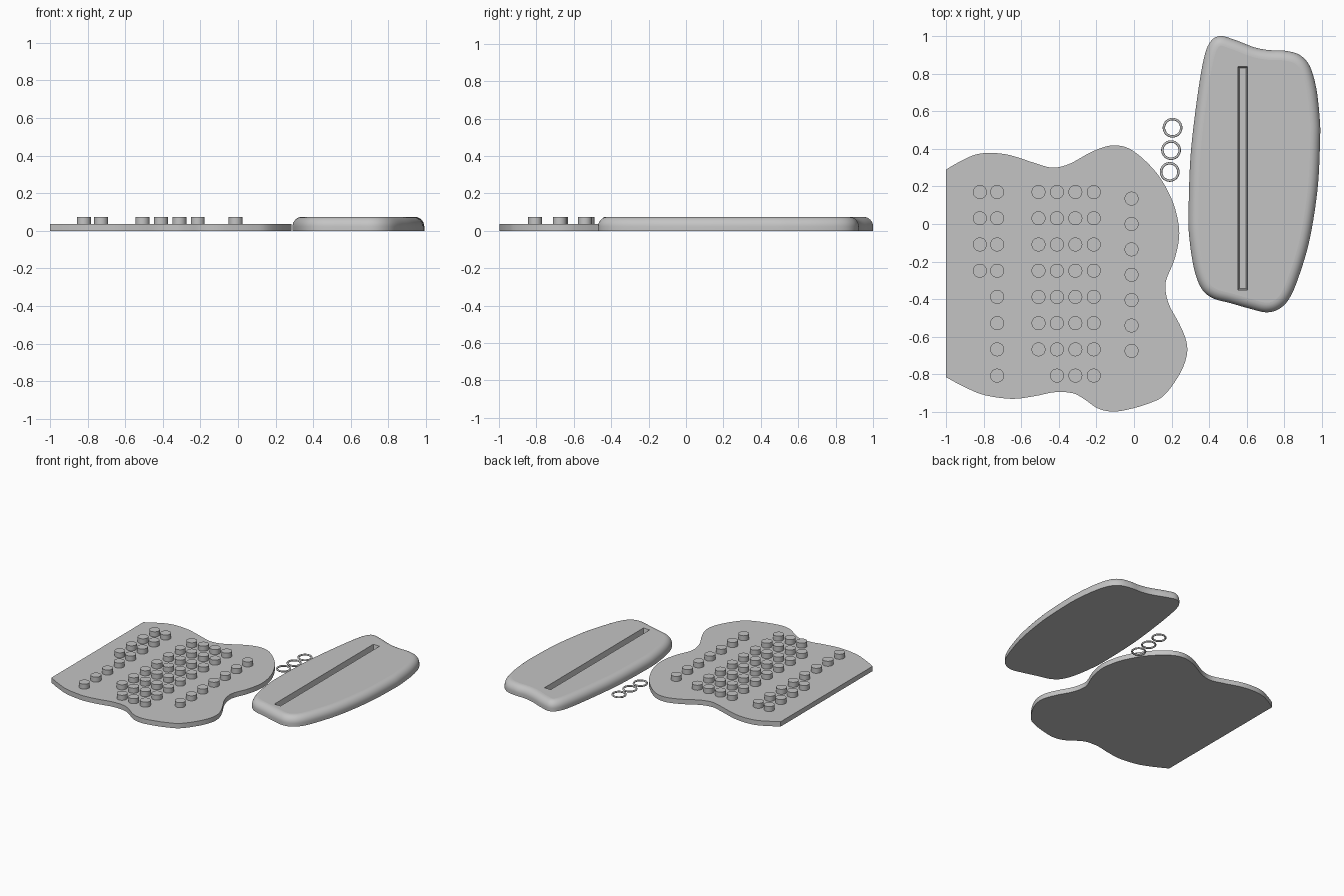
import bpy, bmesh, math
from mathutils import Vector

if "Cube" in bpy.data.objects:
    bpy.data.objects.remove(bpy.data.objects["Cube"])

grey = bpy.data.materials.new("light grey")
grey.diffuse_color = (0.55, 0.55, 0.55, 1)
grey.use_nodes = True
grey.node_tree.nodes["Principled BSDF"].inputs["Base Color"].default_value = grey.diffuse_color


def spline(pts, closed, steps=5):
    """Catmull-Rom samples through 2D points."""
    p = [Vector(q) for q in pts]
    n = len(p)
    get = (lambda i: p[i % n]) if closed else (lambda i: p[min(max(i, 0), n - 1)])
    out = []
    for i in range(n if closed else n - 1):
        a, b, c, d = get(i - 1), get(i), get(i + 1), get(i + 2)
        for k in range(steps):
            t = k / steps
            out.append(0.5 * (2 * b + (c - a) * t + (2 * a - 5 * b + 4 * c - d) * t * t
                              + (3 * b - a - 3 * c + d) * t ** 3))
    if not closed:
        out.append(p[-1])
    return out


def inset(loop, dist):
    """Move a clockwise loop inward along its normals."""
    n = len(loop)
    res = []
    for i in range(n):
        t = (loop[(i + 1) % n] - loop[i - 1]).normalized()
        res.append(loop[i] + Vector((t.y, -t.x)) * dist)
    return res


def loft(name, layers):
    """Skin stacked (loop, z) outlines and cap both ends."""
    bm = bmesh.new()
    rings = [[bm.verts.new((q.x, q.y, z)) for q in loop] for loop, z in layers]
    n = len(rings[0])
    for lo, hi in zip(rings, rings[1:]):
        for i in range(n):
            j = (i + 1) % n
            bm.faces.new((lo[i], lo[j], hi[j], hi[i]))
    bm.faces.new(rings[0])
    bm.faces.new(rings[-1])
    bmesh.ops.recalc_face_normals(bm, faces=bm.faces[:])
    me = bpy.data.meshes.new(name)
    bm.to_mesh(me)
    bm.free()
    ob = bpy.data.objects.new(name, me)
    bpy.context.collection.objects.link(ob)
    me.materials.append(grey)
    return ob


def activate(ob):
    bpy.ops.object.select_all(action='DESELECT')
    ob.select_set(True)
    bpy.context.view_layer.objects.active = ob


def smooth(ob):
    activate(ob)
    bpy.ops.object.shade_smooth_by_angle(angle=math.radians(35))
    for f in ob.data.polygons:
        if abs(f.normal.z) > 0.999:
            f.use_smooth = False


# Wavy plate with one straight edge on the left
plate_pts = [(-1, .29), (-.93, .33), (-.85, .367), (-.77, .378), (-.663, .367), (-.53, .325),
             (-.434, .3), (-.343, .32), (-.237, .378), (-.157, .41), (-.093, .418), (-.024, .4),
             (.056, .34), (.136, .25), (.2, .133), (.232, .027), (.24, -.07), (.216, -.187),
             (.173, -.293), (.168, -.357), (.19, -.437), (.242, -.533), (.278, -.623),
             (.28, -.703), (.242, -.8), (.162, -.91), (.083, -.953), (-.024, -.985),
             (-.115, -.998), (-.194, -.98), (-.264, -.932), (-.327, -.9), (-.423, -.895),
             (-.53, -.916), (-.652, -.93), (-.796, -.91), (-.9, -.868), (-1, -.815)]
outline = spline(plate_pts, False)
smooth(loft("wavy_plate", [(outline, 0), (outline, .037)]))

# Round pegs in columns: x, first y, row pitch, count
columns = [(-.82, .17, 4), (-.728, .17, 8), (-.508, .17, 7), (-.41, .17, 8),
           (-.312, .17, 8), (-.214, .17, 8), (-.013, .135, 7)]
for x, y0, count in columns:
    pitch = .135 if y0 < .15 else .1395
    for r in range(count):
        y = y0 - pitch * r
        circle = [Vector((x + .037 * math.cos(a), y + .037 * math.sin(a)))
                  for a in (-math.tau * k / 32 for k in range(32))]
        smooth(loft("peg", [(circle, .036), (circle, .075)]))

# Thick base with a rounded upper edge
base_pts = [(.29, .05), (.3, .35), (.328, .61), (.365, .85), (.4, .96), (.455, 1), (.535, .98),
            (.64, .94), (.72, .925), (.8, .922), (.88, .9), (.935, .84), (.97, .72), (.988, .56),
            (.99, .45), (.977, .19), (.935, -.08), (.88, -.27), (.83, -.39), (.775, -.45),
            (.705, -.47), (.615, -.45), (.51, -.42), (.42, -.395), (.36, -.345), (.32, -.24),
            (.295, -.08)]
outline = spline(base_pts, True)
R, H = .052, .075
layers = [(outline, 0)]
for k in range(9):
    a = math.pi / 2 * k / 8
    layers.append((inset(outline, R * (1 - math.cos(a))), H - R + R * math.sin(a)))
base = loft("rounded_base", layers)

# Long slot with slightly drafted walls cut into the base
def box(x0, x1, y0, y1):
    return [Vector(q) for q in ((x0, y0), (x0, y1), (x1, y1), (x1, y0))]


cutter = loft("slot_cutter", [(box(.56, .597, -.344, .829), .03),
                              (box(.552, .605, -.352, .837), .075),
                              (box(.552, .605, -.352, .837), .12)])
cutter.hide_render = True
mod = base.modifiers.new("slot", 'BOOLEAN')
mod.operation = 'DIFFERENCE'
mod.solver = 'EXACT'
mod.object = cutter
activate(base)
bpy.ops.object.modifier_apply(modifier="slot")
bpy.data.objects.remove(cutter)
smooth(base)

# Three small loose rings
for x, y in ((.19, .277), (.197, .393), (.205, .512)):
    bpy.ops.mesh.primitive_torus_add(major_radius=.046, minor_radius=.0065, major_segments=40,
                                     minor_segments=12, location=(x, y, .0065))
    ring = bpy.context.object
    ring.name = "ring"
    ring.data.materials.append(grey)
    bpy.ops.object.shade_smooth()
